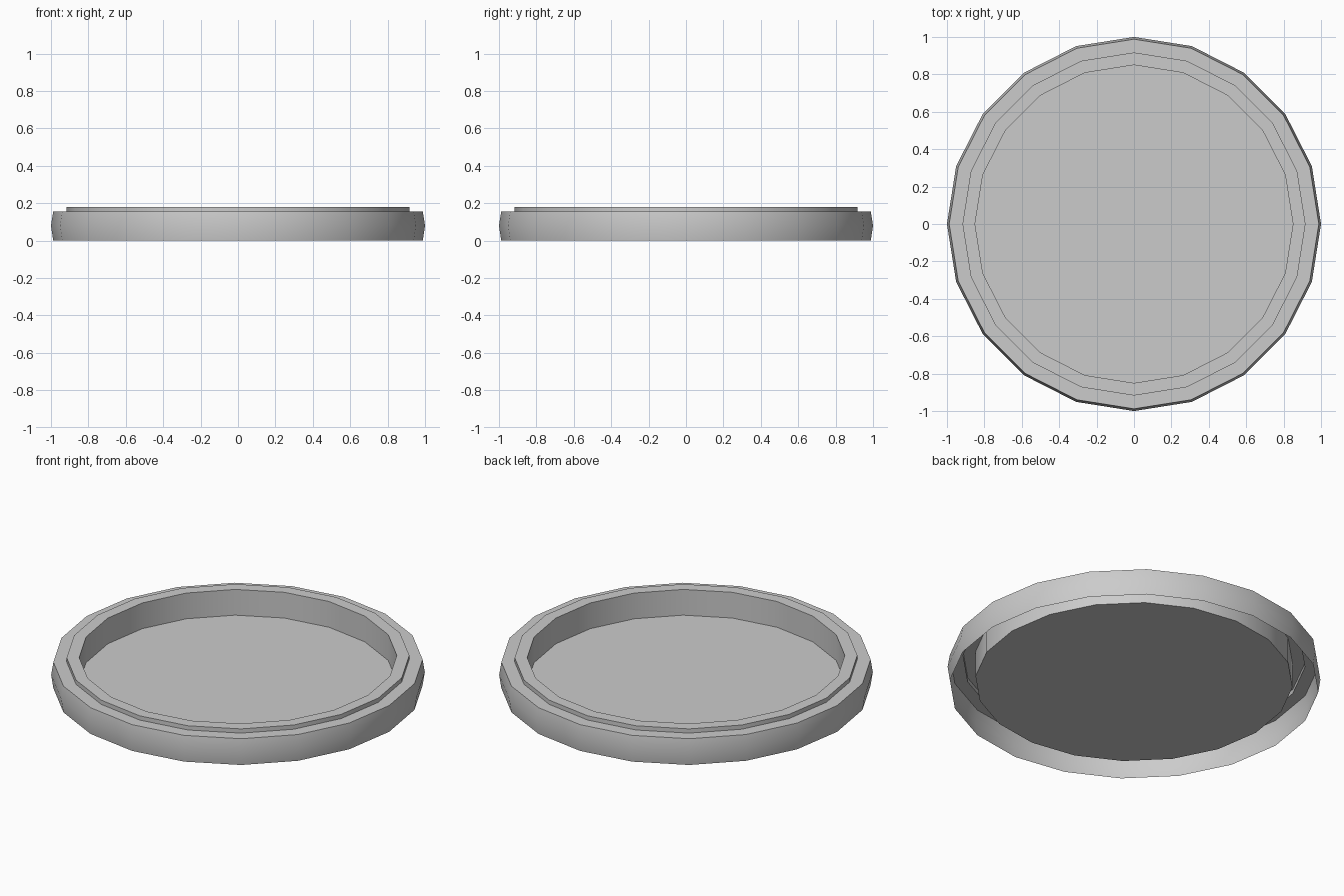
import bpy, bmesh, math

if "Cube" in bpy.data.objects:
    bpy.data.objects.remove(bpy.data.objects["Cube"])

SIDES = 20


def lathe(name, profile, sides):
    """Spin (radius, z) points around z; a first radius of 0 starts with a disc."""
    bm = bmesh.new()
    rings = []
    for r, z in profile:
        rings.append([bm.verts.new((r * math.cos(2 * math.pi * i / sides),
                                    r * math.sin(2 * math.pi * i / sides), z))
                      for i in range(sides)])
    bm.faces.new(rings[0])  # flat floor
    for a, b in zip(rings, rings[1:]):
        for i in range(sides):
            j = (i + 1) % sides
            bm.faces.new((a[i], b[i], b[j], a[j]))
    mesh = bpy.data.meshes.new(name)
    bm.to_mesh(mesh)
    bm.free()
    obj = bpy.data.objects.new(name, mesh)
    bpy.context.collection.objects.link(obj)
    return obj


# Shallow round tray: floor, inner wall, raised lip, ledge, bulged outer wall (open below)
tray = lathe("round_tray", [
    (0.85, 0.028),
    (0.85, 0.18),
    (0.917, 0.18),
    (0.917, 0.155),
    (0.988, 0.155),
    (1.0, 0.08),
    (0.988, 0.0),
], SIDES)

# Smooth walls with crisp rims
bpy.context.view_layer.objects.active = tray
tray.select_set(True)
bpy.ops.object.shade_smooth_by_angle(angle=math.radians(30))
